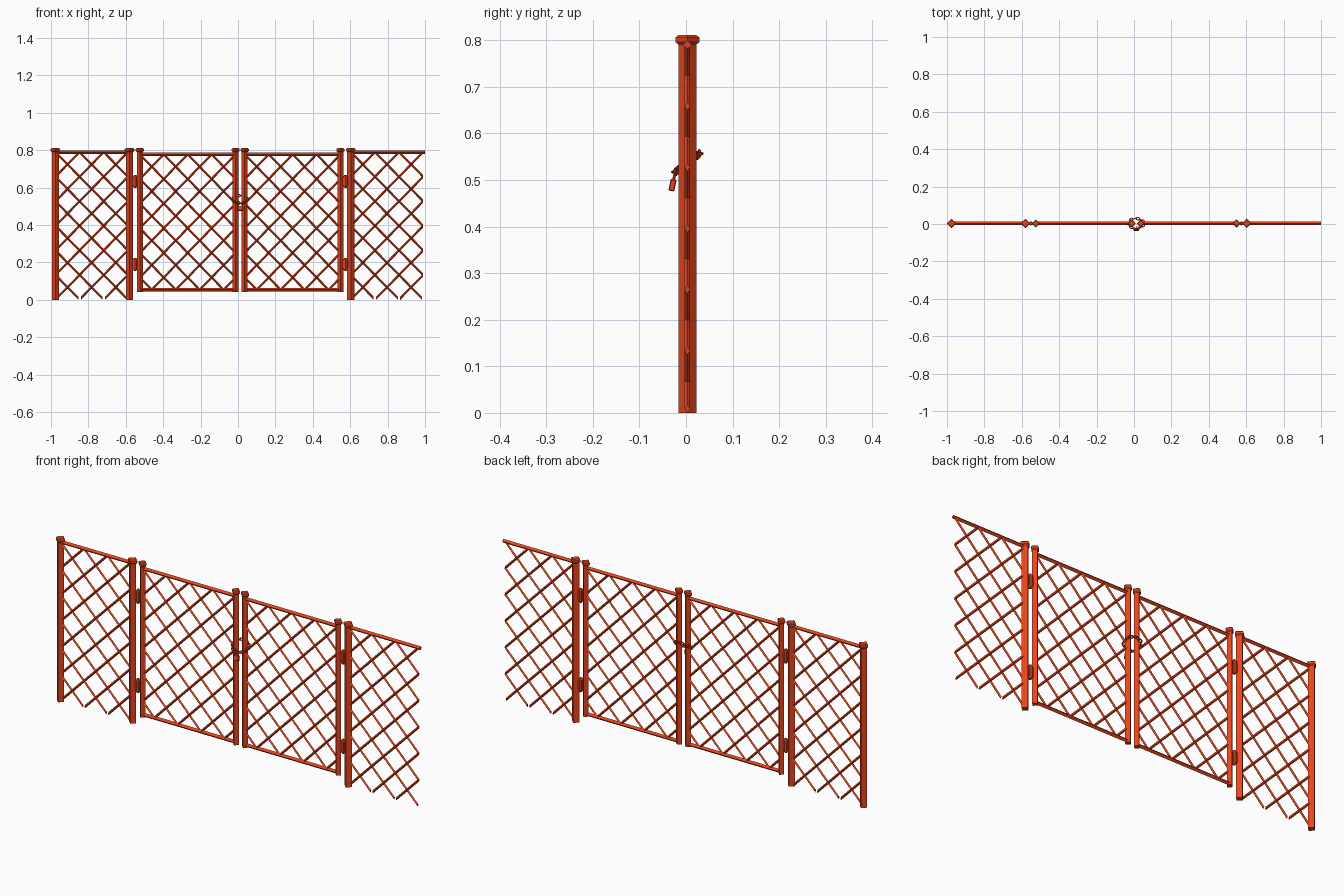
import bpy, bmesh, math
from mathutils import Matrix, Vector

cube = bpy.data.objects.get("Cube")
if cube:
    bpy.data.objects.remove(cube, do_unlink=True)

rust = bpy.data.materials.new("rust_red")
rust.use_nodes = True
colour = (0.8, 0.06, 0.012, 1)
rust.diffuse_color = colour
rust.node_tree.nodes["Principled BSDF"].inputs["Base Color"].default_value = colour

Y = 0.003  # depth of the fence plane


def finish(name, bm):
    mesh = bpy.data.meshes.new(name)
    bm.to_mesh(mesh)
    bm.free()
    mesh.materials.append(rust)
    ob = bpy.data.objects.new(name, mesh)
    bpy.context.collection.objects.link(ob)


def rod(bm, a, b, r, sides=4, r2=None):
    a, b = Vector(a), Vector(b)
    d = b - a
    mat = Matrix.Translation((a + b) / 2) @ d.to_track_quat('Z', 'Y').to_matrix().to_4x4()
    bmesh.ops.create_cone(bm, cap_ends=True, segments=sides, radius1=r,
                          radius2=r if r2 is None else r2, depth=d.length, matrix=mat)


def wire(bm, a, b):
    # diamond section wire with upright cut ends
    a, b = Vector(a), Vector(b)
    mat = Matrix(((0, 1, 0), (0, 0, 1.4), b - a)).transposed().to_4x4()
    bmesh.ops.create_cone(bm, cap_ends=True, segments=4, radius1=0.006, radius2=0.006,
                          depth=1, matrix=Matrix.Translation((a + b) / 2) @ mat)


def box(bm, matrix, size):
    bmesh.ops.create_cube(bm, size=1, matrix=matrix @ Matrix.Diagonal((*size, 1)))


def post(name, x, bottom, r):
    # diamond section post with a chamfered cap
    bm = bmesh.new()
    rod(bm, (x, Y, bottom), (x, Y, 0.795), r)
    cap = r + 0.006
    rod(bm, (x, Y, 0.791), (x, Y, 0.796), r, r2=cap)
    rod(bm, (x, Y, 0.796), (x, Y, 0.806), cap)
    rod(bm, (x, Y, 0.806), (x, Y, 0.811), cap, r2=r)
    finish(name, bm)


def rail(name, x0, x1, z):
    bm = bmesh.new()
    rod(bm, (x0, Y, z), (x1, Y, z), 0.0095)
    finish(name, bm)


def lattice(name, x0, x1, z0, z1, nx, nz):
    # diagonal wires in both directions, clipped to the panel
    bm = bmesh.new()

    def point(u, v):
        return (x0 + (x1 - x0) * u / nx, Y, z1 - (z1 - z0) * v / nz)

    for k in range(-math.ceil(nz), nx):
        v0, v1 = max(0, -k), min(nz, nx - k)
        if v1 - v0 > 0.01:
            wire(bm, point(k + v0, v0), point(k + v1, v1))
            wire(bm, point(nx - k - v0, v0), point(nx - k - v1, v1))
    bmesh.ops.recalc_face_normals(bm, faces=bm.faces[:])
    finish(name, bm)


def hinge(name, x, z):
    # rounded knuckle barrel with a leaf towards each post
    bm = bmesh.new()
    rod(bm, (x, Y, z - 0.027), (x, Y, z + 0.027), 0.011, 8)
    for s in (-1, 1):
        rod(bm, (x, Y, z + s * 0.027), (x, Y, z + s * 0.035), 0.011, 8, r2=0.006)
        box(bm, Matrix.Translation((x + s * 0.012, Y, z)), (0.024, 0.008, 0.045))
    finish(name, bm)


# fixed side panels
for side, x in (("right", -0.976), ("left", 0.603)):
    post(side + "_panel_post", x, 0, 0.0195)
    rail(side + "_panel_top_rail", x, x + 0.397, 0.79)
    lattice(side + "_panel_wires", x, x + 0.387, 0.0085, 0.79, 3, 5.95)
post("right_hinge_post", -0.58, 0, 0.0195)

# two gate leaves
for side, x0, x1 in (("right", -0.525, -0.013), ("left", 0.036, 0.548)):
    post(side + "_gate_post_a", x0, 0.043, 0.016)
    post(side + "_gate_post_b", x1, 0.043, 0.016)
    for level, z in (("top", 0.778), ("bottom", 0.054)):
        rail(side + "_gate_" + level + "_rail", x0, x1, z)
    lattice(side + "_gate_wires", x0, x1, 0.054, 0.778, 4, 5.5)

# hinges between the side posts and the gates
for side, x in (("right", -0.55), ("left", 0.575)):
    for level, z in (("lower", 0.19), ("upper", 0.633)):
        hinge(side + "_" + level + "_hinge", x, z)


def link(bm, centre, along, side, length, width, r, sides=8):
    # oval ring of short rods
    angles = [2 * math.pi * i / sides for i in range(sides)]
    pts = [centre + along * (length * math.cos(t)) + side * (width * math.sin(t))
           for t in angles]
    for a, b in zip(pts, pts[1:] + pts[:1]):
        rod(bm, a, b, r, 6)


def loop(t):
    return Vector((0.0115 + 0.041 * math.cos(t), Y + 0.026 * math.sin(t),
                   0.537 + 0.02 * math.sin(t)))


# chain looped round the two meeting posts, sloping down to the front
bm = bmesh.new()
links = 14
for i in range(links):
    t = 2 * math.pi * i / links
    along = (loop(t + 0.05) - loop(t - 0.05)).normalized()
    out = along.cross(Vector((0, 0, 1))).normalized()
    side = out if i % 2 else out.cross(along)
    link(bm, loop(t), along, side, 0.0115, 0.0075, 0.0027)
finish("chain", bm)

# padlock hanging from the front of the chain
tilt = Matrix.Translation((0.0115, -0.029, 0.489)) @ Matrix.Rotation(-0.2, 4, 'X')
bm = bmesh.new()
box(bm, tilt, (0.028, 0.013, 0.026))
bmesh.ops.bevel(bm, geom=bm.edges[:], offset=0.002, segments=1, affect='EDGES')
finish("padlock_body", bm)
bm = bmesh.new()
arc = [(-0.009, 0.01), (-0.009, 0.023), (-0.004, 0.03),
       (0.004, 0.03), (0.009, 0.023), (0.009, 0.01)]
pts = [tilt @ Vector((x, 0, z)) for x, z in arc]
for a, b in zip(pts, pts[1:]):
    rod(bm, a, b, 0.003, 6)
finish("padlock_shackle", bm)
